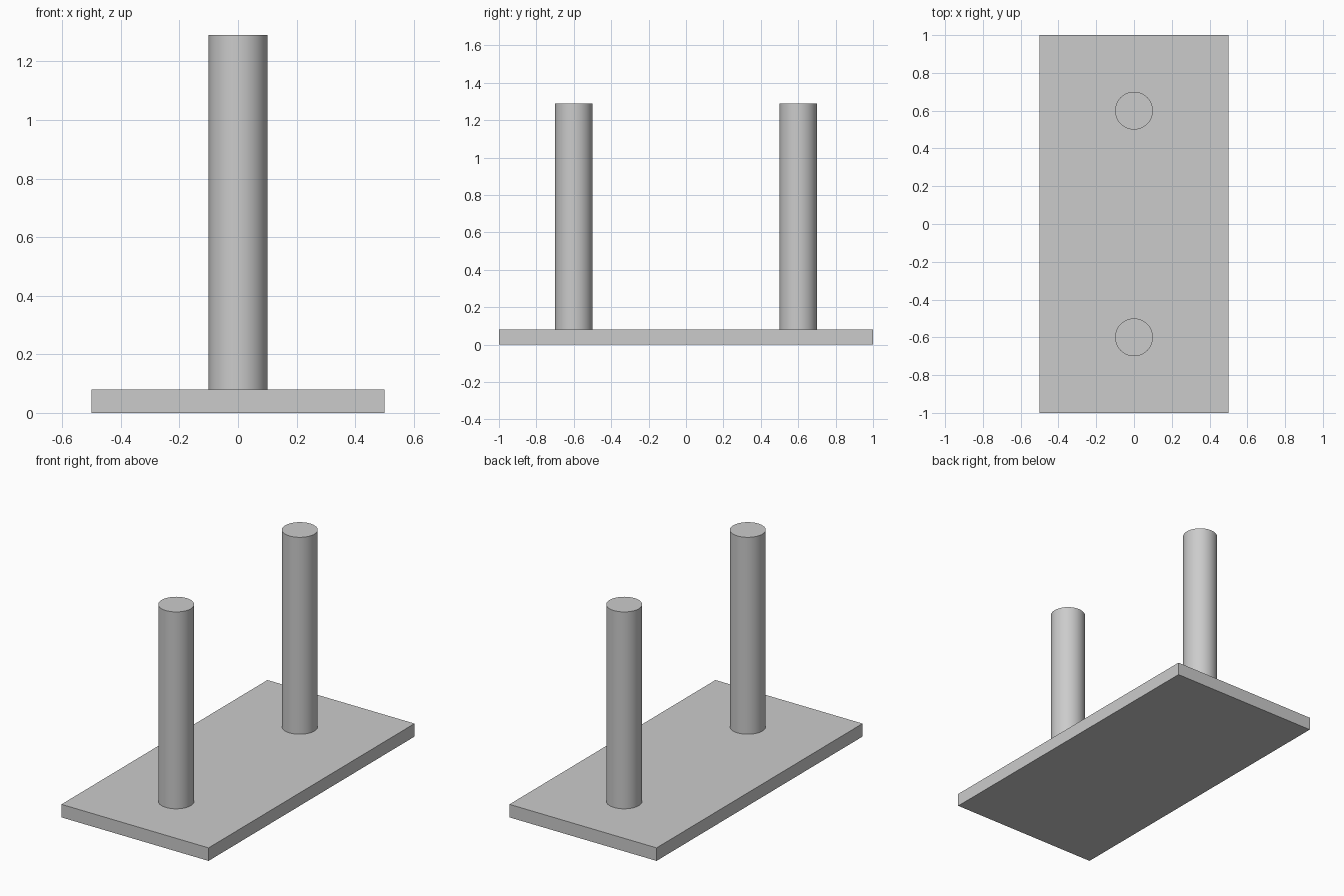
import bpy
import math

if "Cube" in bpy.data.objects:
    bpy.data.objects.remove(bpy.data.objects["Cube"])

# One plain grey for the whole model
grey = bpy.data.materials.new("grey")
grey.diffuse_color = (0.6, 0.6, 0.6, 1)
grey.use_nodes = True
grey.node_tree.nodes["Principled BSDF"].inputs["Base Color"].default_value = grey.diffuse_color

BASE_HEIGHT = 0.08
TOP = 1.29

# Flat rectangular base plate
bpy.ops.mesh.primitive_cube_add(size=1, location=(0, 0, BASE_HEIGHT / 2))
base = bpy.context.object
base.name = "base_plate"
base.scale = (1, 2, BASE_HEIGHT)
bpy.ops.object.transform_apply(location=False, rotation=False, scale=True)
base.data.materials.append(grey)

# Two round posts standing on the plate
for name, y in (("front_post", -0.6), ("back_post", 0.6)):
    bpy.ops.mesh.primitive_cylinder_add(
        vertices=64, radius=0.1, depth=TOP - BASE_HEIGHT,
        location=(0, y, (TOP + BASE_HEIGHT) / 2))
    post = bpy.context.object
    post.name = name
    post.data.materials.append(grey)
    bpy.ops.object.shade_smooth_by_angle(angle=math.radians(30))
